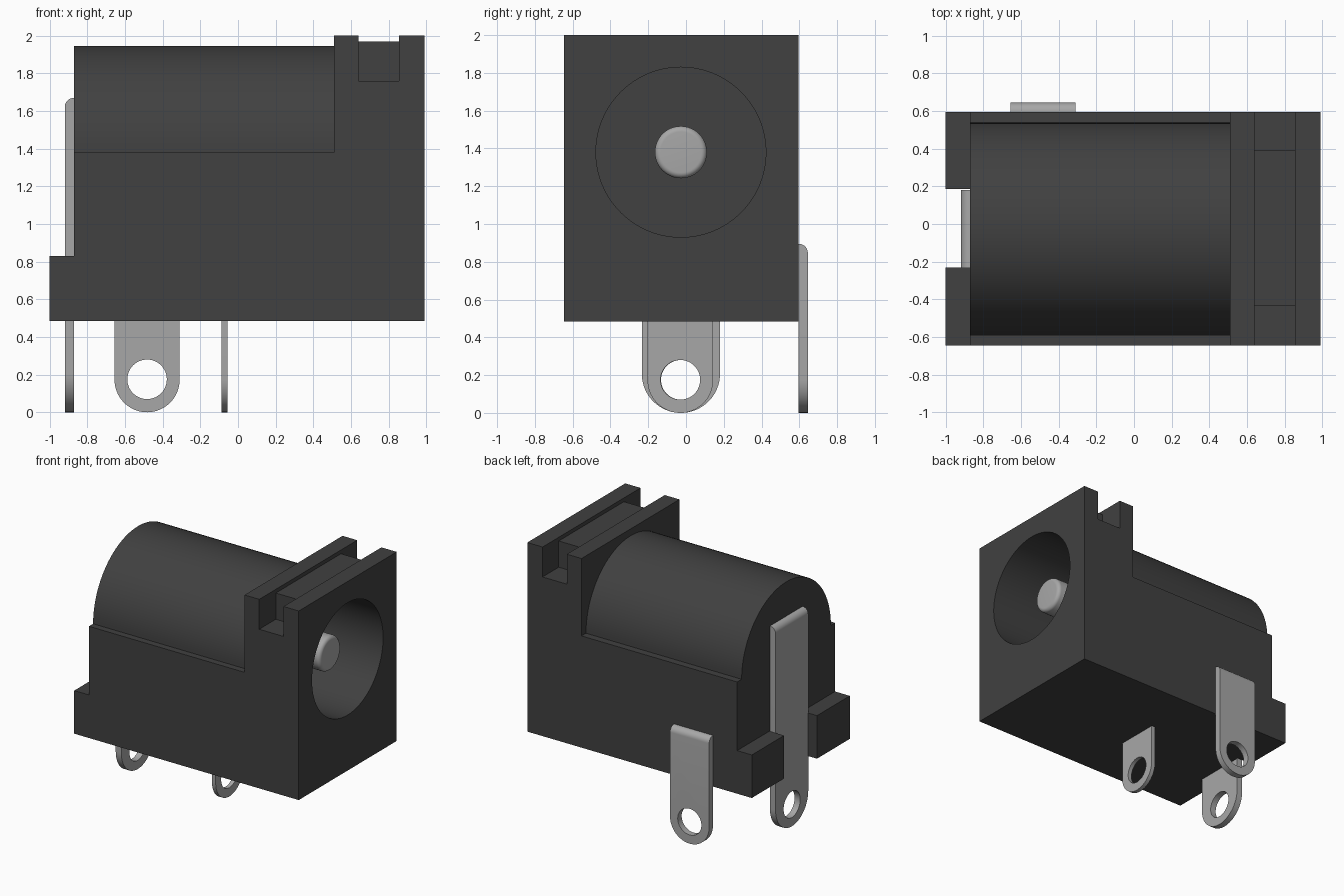
import bpy, bmesh, math
from mathutils import Vector

cube = bpy.data.objects.get("Cube")
if cube:
    bpy.data.objects.remove(cube, do_unlink=True)


def material(name, rgb, rough):
    m = bpy.data.materials.new(name)
    m.use_nodes = True
    m.diffuse_color = (*rgb, 1)
    bsdf = next(n for n in m.node_tree.nodes if n.type == 'BSDF_PRINCIPLED')
    bsdf.inputs["Base Color"].default_value = (*rgb, 1)
    bsdf.inputs["Roughness"].default_value = rough
    return m


BLACK = material("black plastic", (0.052, 0.052, 0.052), 0.6)
METAL = material("grey metal", (0.39, 0.39, 0.39), 0.4)


def add_object(name, bm, mat):
    bmesh.ops.recalc_face_normals(bm, faces=bm.faces)
    mesh = bpy.data.meshes.new(name)
    bm.to_mesh(mesh)
    bm.free()
    mesh.materials.append(mat)
    ob = bpy.data.objects.new(name, mesh)
    bpy.context.collection.objects.link(ob)
    return ob


def prism(name, points, offset, mat, bevel=None):
    """Extrude an outline by an offset; bevel=(test, size) rounds chosen edges."""
    bm = bmesh.new()
    face = bm.faces.new([bm.verts.new(p) for p in points])
    out = bmesh.ops.extrude_face_region(bm, geom=[face])
    moved = [v for v in out["geom"] if isinstance(v, bmesh.types.BMVert)]
    bmesh.ops.translate(bm, vec=offset, verts=moved)
    if bevel:
        test, size = bevel
        edges = [e for e in bm.edges if all(test(v.co) for v in e.verts)]
        bmesh.ops.bevel(bm, geom=edges, offset=size, segments=8,
                        profile=0.5, affect='EDGES')
    return add_object(name, bm, mat)


def box(name, x, y, z, mat):
    pts = [(x[0], y[0], z[0]), (x[1], y[0], z[0]), (x[1], y[1], z[0]), (x[0], y[1], z[0])]
    return prism(name, pts, (0, 0, z[1] - z[0]), mat)


def circle_x(x, r, n):
    """Ring around the barrel axis."""
    return [(x, AY + r * math.cos(2 * math.pi * i / n),
             AZ + r * math.sin(2 * math.pi * i / n)) for i in range(n)]


def boolean(target, tool, op):
    tool.hide_render = True
    mod = target.modifiers.new(op, 'BOOLEAN')
    mod.operation, mod.solver, mod.object = op, 'EXACT', tool
    bpy.context.view_layer.objects.active = target
    bpy.ops.object.modifier_apply(modifier=mod.name)
    bpy.data.objects.remove(tool, do_unlink=True)


def smooth(ob, angle=30):
    bpy.ops.object.select_all(action='DESELECT')
    ob.select_set(True)
    bpy.context.view_layer.objects.active = ob
    bpy.ops.object.shade_smooth_by_angle(angle=math.radians(angle))


AY, AZ = -0.027, 1.38           # barrel axis
Y0, Y1, BOTTOM = -0.645, 0.595, 0.485

# Housing: stepped side profile with the grooved collar and rear feet
profile = [(-1, BOTTOM), (0.99, BOTTOM), (0.99, 2), (0.855, 2), (0.855, 1.76),
           (0.64, 1.76), (0.64, 2), (0.51, 2), (0.51, AZ), (-0.87, AZ),
           (-0.87, 0.83), (-1, 0.83)]
housing = prism("housing", [(x, Y0, z) for x, z in profile], (0, Y1 - Y0, 0), BLACK)

# Round barrel, groove filler, rear slot and plug socket
boolean(housing, prism("barrel", circle_x(-0.87, 0.565, 96), (1.45, 0, 0), BLACK), 'UNION')
boolean(housing, box("groove_filler", (0.6, 0.9), (-0.435, 0.39), (1.7, 1.97), BLACK), 'UNION')
boolean(housing, box("slot_cutter", (-1.1, -0.87), (-0.23, 0.187), (0.4, 0.9), BLACK), 'DIFFERENCE')
boolean(housing, prism("socket_cutter", circle_x(-0.7, 0.45, 96), (1.8, 0, 0), BLACK), 'DIFFERENCE')
smooth(housing)

# Centre pin with chamfered tip
TIP = 0.84
pin = prism("centre_pin", circle_x(-0.72, 0.138, 48), (TIP + 0.72, 0, 0), METAL,
            (lambda c: c.x > TIP - 0.001, 0.03))
smooth(pin)


def terminal(name, axis, centre, half, start, thick, top, rounded):
    """Solder tab: flat strip, round bottom end with a hole, optional rounded top.
    axis is the thickness direction; the outer side is at start + thick."""
    def at(u, d, z):
        return Vector((d, u, z)) if axis == 0 else Vector((u, d, z))
    pts = [at(centre - half, start, top)]
    for i in range(33):
        a = math.pi + math.pi * i / 32
        pts.append(at(centre + half * math.cos(a), start, half + half * math.sin(a)))
    pts.append(at(centre + half, start, top))
    offset = at(0, thick, 0)
    outer = start + thick
    bevel = (lambda c: c.z > top - 0.001 and abs(c[axis] - outer) < 0.001,
             abs(thick) * 0.96) if rounded else None
    tab = prism(name, pts, offset, METAL, bevel)
    ring = [at(centre + 0.105 * math.cos(math.pi * i / 24), start - thick,
               0.175 + 0.105 * math.sin(math.pi * i / 24)) for i in range(48)]
    boolean(tab, prism(name + "_hole_cutter", ring, offset * 3, METAL), 'DIFFERENCE')
    smooth(tab)


terminal("rear_terminal", 0, -0.027, 0.207, -0.87, -0.05, 1.67, True)
terminal("middle_terminal", 0, -0.03, 0.174, -0.055, -0.033, 0.52, False)
terminal("side_terminal", 1, -0.483, 0.173, Y1, 0.05, 0.895, True)
